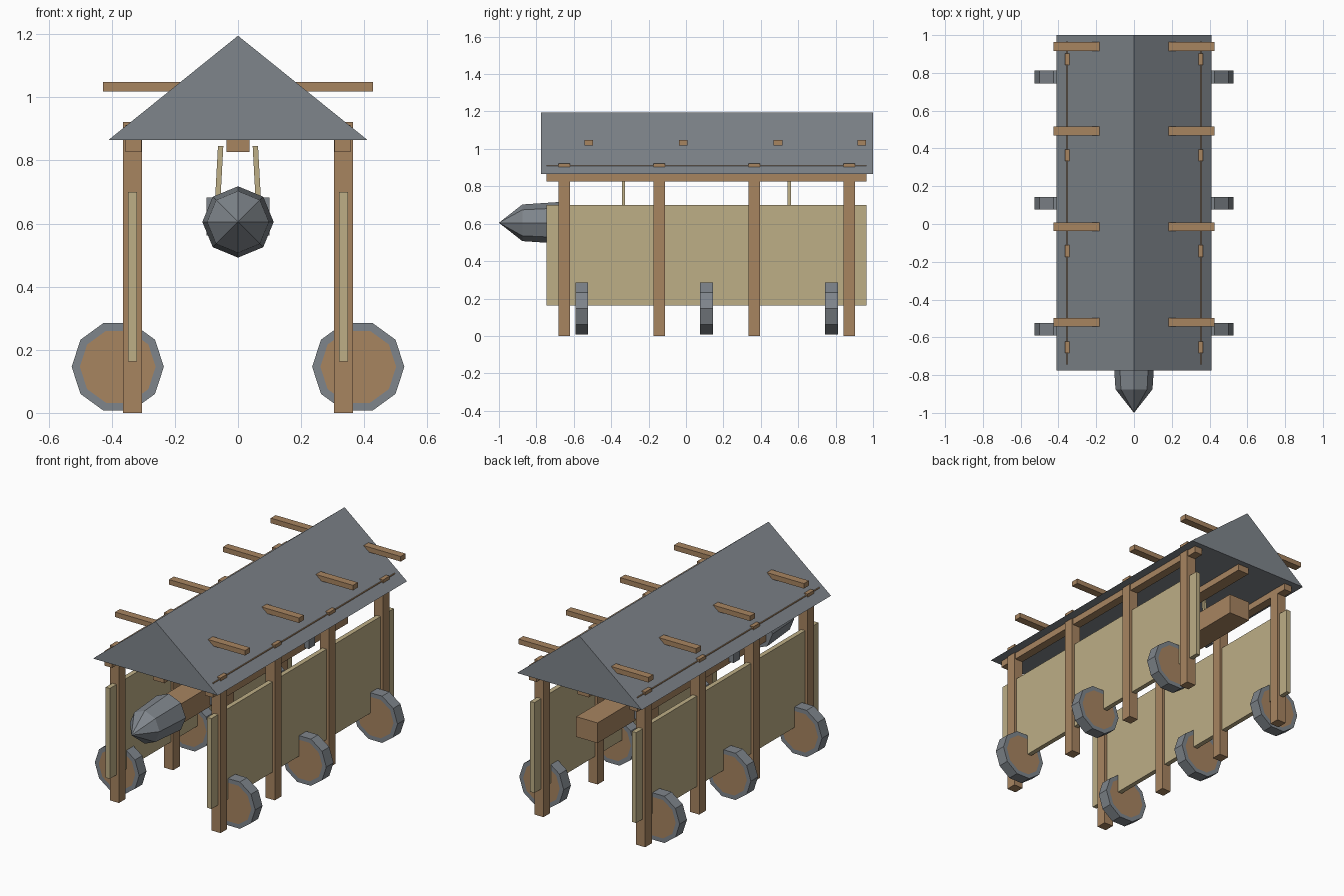
import bpy, bmesh, math
from mathutils import Vector

if "Cube" in bpy.data.objects:
    bpy.data.objects.remove(bpy.data.objects["Cube"])


def material(name, rgb):
    m = bpy.data.materials.new(name)
    m.diffuse_color = (*rgb, 1)
    m.use_nodes = True
    m.node_tree.nodes["Principled BSDF"].inputs["Base Color"].default_value = m.diffuse_color
    return m


IRON = material("iron grey", (0.212, 0.235, 0.26))
WOOD = material("timber brown", (0.39, 0.232, 0.118))
HIDE = material("plank tan", (0.51, 0.425, 0.237))


def finish(name, bm, *mats):
    bmesh.ops.recalc_face_normals(bm, faces=bm.faces[:])
    me = bpy.data.meshes.new(name)
    bm.to_mesh(me)
    bm.free()
    for m in mats:
        me.materials.append(m)
    ob = bpy.data.objects.new(name, me)
    bpy.context.collection.objects.link(ob)
    return ob


def box(name, mat, x, y, z):
    """Box from (min, max) ranges on each axis."""
    bm = bmesh.new()
    bmesh.ops.create_cube(bm, size=1)
    for v in bm.verts:
        v.co = Vector([(r[0] + r[1]) / 2 + c * (r[1] - r[0])
                       for r, c in zip((x, y, z), v.co)])
    return finish(name, bm, mat)


def span(c, w):
    return (c - w / 2, c + w / 2)


# Gabled roof: a closed triangular prism
bm = bmesh.new()
gable = bm.faces.new([bm.verts.new(p) for p in
                      ((-0.41, -0.775, 0.865), (0.41, -0.775, 0.865), (0, -0.775, 1.195))])
ext = bmesh.ops.extrude_face_region(bm, geom=[gable], use_keep_orig=True)
bmesh.ops.translate(bm, vec=(0, 1.775, 0),
                    verts=[g for g in ext["geom"] if isinstance(g, bmesh.types.BMVert)])
finish("roof", bm, IRON)

# Cross bars that pierce the roof
for y in (-0.52, -0.015, 0.492, 0.94):
    box("roof_cross_bar", WOOD, (-0.427, 0.427), span(y, 0.046), (1.018, 1.048))

# Ridge-parallel beam under the roof
box("hanging_beam", WOOD, (-0.037, 0.037), (-0.745, 0.965), (0.826, 0.9))


def wheel(x, y):
    """Ten-sided wheel with its axle along y and a wooden disc in an iron rim."""
    bm = bmesh.new()
    rings = []
    for yy in (y - 0.034, y + 0.034):
        for r in (0.146, 0.12):
            rings.append([bm.verts.new((x + r * math.cos(a * math.tau / 10), yy,
                                        0.146 + r * math.sin(a * math.tau / 10)))
                          for a in range(10)])
    for a, b in ((0, 1), (2, 3), (0, 2)):
        for i in range(10):
            j = (i + 1) % 10
            bm.faces.new((rings[a][i], rings[a][j], rings[b][j], rings[b][i]))
    for k in (1, 3):
        bm.faces.new(rings[k]).material_index = 1
    finish("wheel", bm, IRON, WOOD)


# Side frames: posts, top plates, plank walls and wheels
for s in (-1, 1):
    def side(a, b):
        return tuple(sorted((s * a, s * b)))
    for y in (-0.652, -0.143, 0.364, 0.872):
        box("post", WOOD, side(0.304, 0.364), span(y, 0.062), (0, 0.921))
    box("top_plate", WOOD, side(0.305, 0.357), (-0.745, 0.965), (0.826, 0.912))
    box("side_wall", HIDE, side(0.32, 0.348), (-0.746, 0.965), (0.163, 0.7))
    for y in (-0.557, 0.11, 0.778):
        wheel(s * 0.381, y)

# Ram log and its iron bands
box("ram_log", WOOD, (-0.07, 0.07), (-0.7, 0.93), (0.55, 0.67))
for y in (-0.334, 0.552):
    box("ram_band", IRON, (-0.1, 0.1), span(y, 0.06), (0.562, 0.682))
    # Slanted ropes from the beam to the band
    for s in (-1, 1):
        rope = box("rope", HIDE, span(s * 0.055, 0.017), span(y, 0.017), (0.66, 0.845))
        for v in rope.data.vertices:
            if v.co.z < 0.7:
                v.co.x += s * 0.01

# Eight-sided pointed ram head
bm = bmesh.new()
loops = [[bm.verts.new((r * math.cos(a * math.tau / 8), y, 0.605 + r * math.sin(a * math.tau / 8)))
          for a in range(8)] for y, r in ((-0.875, 0.098), (-0.65, 0.113))]
tip = bm.verts.new((0, -1, 0.605))
for i in range(8):
    j = (i + 1) % 8
    bm.faces.new((tip, loops[0][i], loops[0][j]))
    bm.faces.new((loops[0][i], loops[0][j], loops[1][j], loops[1][i]))
bm.faces.new(loops[1])
finish("ram_head", bm, IRON)
